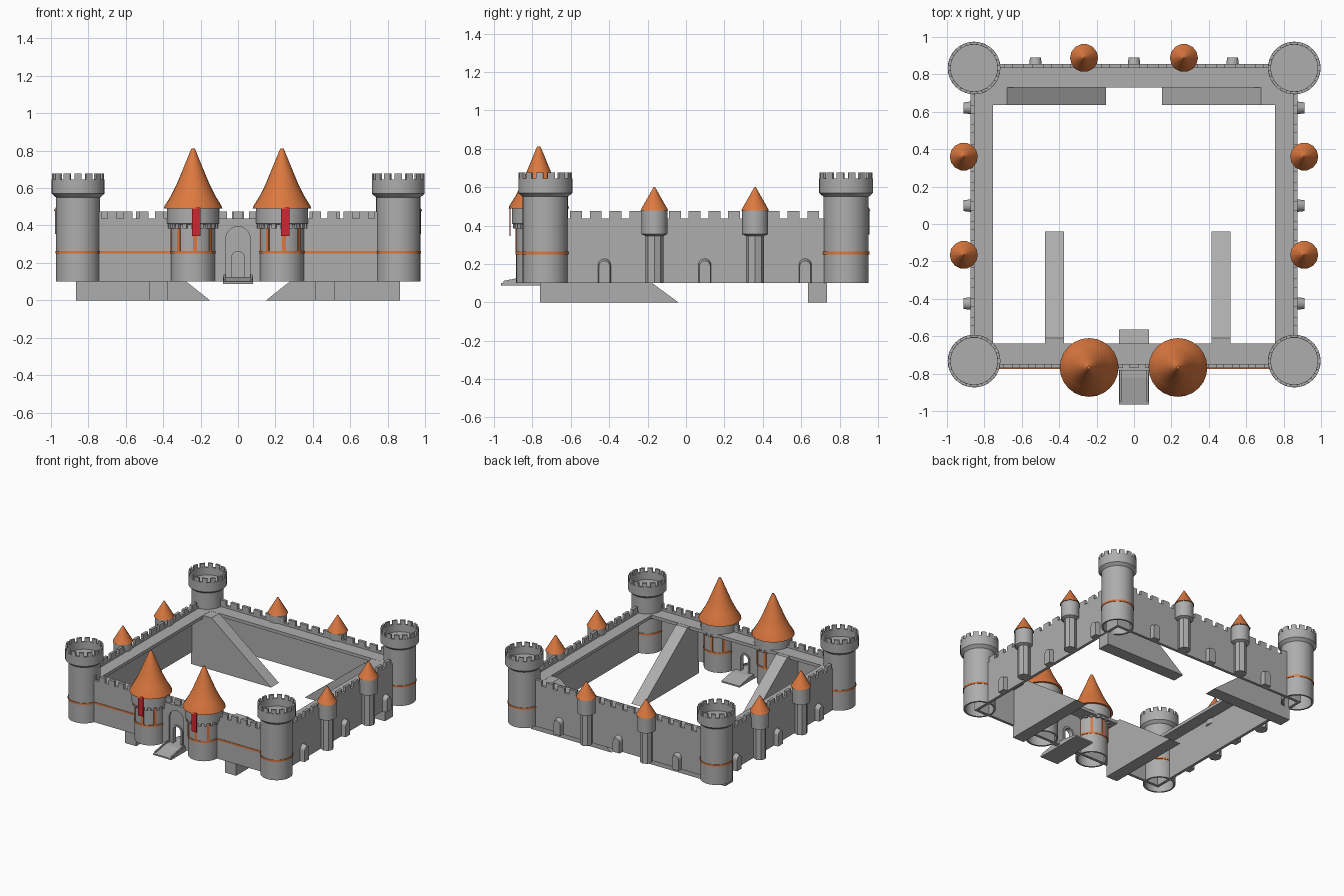
import bpy, bmesh
from math import pi, sin, cos, radians
from mathutils import Matrix, Vector

if "Cube" in bpy.data.objects:
    bpy.data.objects.remove(bpy.data.objects["Cube"], do_unlink=True)


def material(name, rgb):
    m = bpy.data.materials.new(name)
    m.use_nodes = True
    m.diffuse_color = (*rgb, 1)
    bsdf = m.node_tree.nodes["Principled BSDF"]
    bsdf.inputs["Base Color"].default_value = (*rgb, 1)
    bsdf.inputs["Roughness"].default_value = 0.8
    return m


STONE = material("grey stone", (0.42, 0.42, 0.42))
ORANGE = material("orange tile", (0.72, 0.19, 0.05))
RED = material("red cloth", (0.62, 0.02, 0.03))


def finish(name, bm, mat, smooth=False):
    mesh = bpy.data.meshes.new(name)
    bmesh.ops.recalc_face_normals(bm, faces=bm.faces)
    bm.to_mesh(mesh)
    bm.free()
    mesh.materials.append(mat)
    ob = bpy.data.objects.new(name, mesh)
    bpy.context.collection.objects.link(ob)
    if smooth:
        bpy.ops.object.select_all(action="DESELECT")
        bpy.context.view_layer.objects.active = ob
        ob.select_set(True)
        bpy.ops.object.shade_smooth_by_angle(angle=radians(35))
    return ob


def add_box(bm, lo, hi, turn=Matrix()):
    lo, hi = Vector(lo), Vector(hi)
    size = Matrix.Diagonal((*(hi - lo), 1))
    bmesh.ops.create_cube(bm, size=1, matrix=turn @ Matrix.Translation((lo + hi) / 2) @ size)


def box(name, lo, hi, mat=STONE):
    bm = bmesh.new()
    add_box(bm, lo, hi)
    return finish(name, bm, mat)


def prism(name, points, a, b, along="y", mat=STONE):
    """Extrude an outline from a to b; the outline lies in xz or in yz."""
    bm = bmesh.new()
    place = (lambda u, v, d: (u, d, v)) if along == "y" else (lambda u, v, d: (d, u, v))
    face = bm.faces.new([bm.verts.new(place(u, v, a)) for u, v in points])
    ext = bmesh.ops.extrude_face_region(bm, geom=[face])
    moved = [v for v in ext["geom"] if isinstance(v, bmesh.types.BMVert)]
    bmesh.ops.translate(bm, verts=moved, vec=place(0, 0, b - a))
    return finish(name, bm, mat)


def lathe(name, profile, x, y, mat=STONE, steps=32, smooth=True):
    bm = bmesh.new()
    verts = [bm.verts.new((r, 0, z)) for r, z in profile]
    edges = [bm.edges.new(pair) for pair in zip(verts, verts[1:])]
    bmesh.ops.spin(bm, geom=verts + edges, axis=(0, 0, 1), cent=(0, 0, 0),
                   steps=steps, angle=2 * pi)
    bmesh.ops.remove_doubles(bm, verts=bm.verts, dist=0.0005)
    ob = finish(name, bm, mat, smooth)
    ob.location = (x, y, 0)
    return ob


def ring_blocks(name, x, y, count, r0, r1, width, z0, z1, mat=STONE, start=0):
    bm = bmesh.new()
    for i in range(count):
        turn = Matrix.Rotation(radians(start) + 2 * pi * i / count, 4, "Z")
        add_box(bm, (-width / 2, -r1, z0), (width / 2, -r0, z1), turn)
    finish(name, bm, mat).location = (x, y, 0)


def arch(half, spring, base, n=10):
    """Round arch outline from right foot to left foot."""
    curve = [(half * cos(pi * i / n), spring + half * sin(pi * i / n)) for i in range(n + 1)]
    return [(half, base)] + curve + [(-half, base)]


BASE, WALK, SILL, TOP = 0.1, 0.42, 0.437, 0.475
FRONT, BACK, SIDE, THICK = -0.77, 0.855, 0.875, 0.022


def stripe(name, r, x, y):
    lathe(name, [(r, 0.25), (r + 0.004, 0.25), (r + 0.004, 0.264), (r, 0.264)], x, y, ORANGE)


# Curtain walls
for s, side in ((-1, "right"), (1, "left")):
    xs = sorted((s * SIDE, s * (SIDE - THICK)))
    box(side + "_wall", (xs[0], FRONT, BASE), (xs[1], BACK, SILL))
    fx = sorted((s * 0.1, s * SIDE))
    box(side + "_front_wall", (fx[0], FRONT, BASE), (fx[1], FRONT + THICK, SILL))
    box(side + "_front_stripe", (fx[0], FRONT - 0.004, 0.25), (fx[1], FRONT, 0.264), ORANGE)
box("back_wall", (-SIDE, BACK - THICK, BASE), (SIDE, BACK, SILL))

# Battlements along the walls
bm = bmesh.new()
for i in range(-9, 10):
    x = i * 0.084
    add_box(bm, (x - 0.025, FRONT, SILL), (x + 0.025, FRONT + THICK, TOP))
for i in range(-7, 8):
    x = i * 0.103
    add_box(bm, (x - 0.031, BACK - THICK, SILL), (x + 0.031, BACK, TOP))
    y = 0.045 + x
    for s in (-1, 1):
        xs = sorted((s * SIDE, s * (SIDE - THICK)))
        add_box(bm, (xs[0], y - 0.031, SILL), (xs[1], y + 0.031, TOP))
finish("wall_battlements", bm, STONE)

# Wall walk
bm = bmesh.new()
low = WALK - 0.025
add_box(bm, (-0.86, FRONT + 0.01, low), (0.86, -0.64, WALK))
add_box(bm, (-0.86, 0.73, low), (0.86, BACK - 0.01, WALK))
for s in (-1, 1):
    xs = sorted((s * 0.755, s * 0.86))
    add_box(bm, (xs[0], -0.64, low), (xs[1], 0.73, WALK))
finish("wall_walk", bm, STONE)

# Ramps down to the yard
deck = WALK - 0.001
for side, x in (("right", -0.425), ("left", 0.465)):
    prism(side + "_front_ramp", [(-0.76, 0), (-0.76, deck), (-0.61, deck), (-0.04, 0)],
          x - 0.05, x + 0.05, "x")
for s, side in ((-1, "right"), (1, "left")):
    prism(side + "_back_ramp", [(s * 0.865, 0), (s * 0.865, deck), (s * 0.68, deck), (s * 0.15, 0)],
          0.635, 0.735)

# Corner towers, hollow with an open base
for x in (-0.855, 0.857):
    for y, end in ((-0.733, "front"), (0.834, "back")):
        name = ("left_" if x > 0 else "right_") + end
        lathe(name + "_tower", [(0.105, BASE), (0.118, BASE), (0.118, 0.55), (0.141, 0.57),
                                (0.141, 0.645), (0.125, 0.645), (0.125, 0.585), (0, 0.585)], x, y)
        lathe(name + "_tower_lining", [(0.105, BASE), (0.105, 0.58), (0, 0.58)], x, y)
        ring_blocks(name + "_tower_battlements", x, y, 14, 0.125, 0.139, 0.038, 0.643, 0.677)
        stripe(name + "_tower_stripe", 0.118, x, y)

# Gate towers with flared roofs and banners
for side, x in (("right", -0.24), ("left", 0.235)):
    y = -0.767
    name = side + "_gate_tower"
    lathe(name, [(0.105, BASE), (0.118, BASE), (0.118, 0.405), (0.14, 0.41), (0.14, 0.495),
                 (0, 0.495)], x, y)
    lathe(name + "_lining", [(0.105, BASE), (0.105, 0.4), (0, 0.4)], x, y)
    ring_blocks(name + "_corbels", x, y, 18, 0.11, 0.134, 0.022, 0.385, 0.412)
    ring_blocks(name + "_pilasters", x, y, 8, 0.11, 0.122, 0.02, 0.264, 0.4, ORANGE, 5)
    stripe(name + "_stripe", 0.118, x, y)
    lathe(name + "_roof", [(0, 0.49), (0.157, 0.49), (0.152, 0.505), (0.118, 0.56), (0.088, 0.62),
                           (0.055, 0.70), (0.014, 0.80), (0.008, 0.812), (0, 0.812)],
          x, y, ORANGE, 24)
    box(side + "_banner", (x - 0.005, y - 0.153, 0.345), (x + 0.04, y - 0.147, 0.5), RED)

# Gatehouse: wall with a doorway and a larger raised arch in front
shell = [(-0.13, BASE), (-0.13, SILL), (0.13, SILL), (0.13, BASE)]
prism("gate_wall", shell + arch(0.037, 0.228, BASE), FRONT, FRONT + THICK)
prism("gate_arch", shell + arch(0.065, 0.33, BASE), FRONT - 0.014, FRONT)
prism("door_surround", arch(0.048, 0.228, BASE) + arch(0.034, 0.228, BASE)[::-1],
      FRONT - 0.008, FRONT + THICK + 0.008)

# Sloped bridge through the gate
prism("gate_bridge", [(-0.965, 0.088), (-0.965, 0.1), (-0.82, 0.125), (-0.7, 0.125),
                      (-0.565, 0.1), (-0.565, 0.088)], -0.08, 0.08, "x")
for s, side in ((-1, "right"), (1, "left")):
    prism(side + "_bridge_kerb", [(-0.95, 0.1), (-0.95, 0.112), (-0.82, 0.137), (-0.77, 0.137),
                                  (-0.77, 0.1)], s * 0.068, s * 0.078, "x")


# Small turrets and arched buttresses on the side and back walls
def turret(name, x, y):
    lathe(name + "_shaft", [(0, BASE), (0.047, BASE), (0.047, 0.36)], x, y, STONE, 8, False)
    lathe(name + "_drum", [(0.045, 0.345), (0.068, 0.355), (0.068, 0.48), (0, 0.48)], x, y, STONE, 16)
    lathe(name + "_roof", [(0, 0.478), (0.075, 0.478), (0.004, 0.6), (0, 0.6)], x, y, ORANGE, 14)


def buttress(name, x, y, angle):
    ob = prism(name, arch(0.034, 0.195, BASE), 0.005, -0.036)
    for v in ob.data.vertices:
        if v.co.y < -0.03:
            v.co.x *= 0.85
            v.co.z = BASE + (v.co.z - BASE) * 0.9
    ob.location = (x, y, 0)
    ob.rotation_euler.z = radians(angle)


for s, side in ((-1, "right"), (1, "left")):
    for y, end in ((-0.165, "front"), (0.36, "back")):
        turret(f"{side}_{end}_turret", s * 0.91, y)
    turret(side + "_rear_turret", s * 0.267, 0.888)
    for i in range(3):
        buttress(f"{side}_buttress_{i + 1}", s * SIDE, -0.425 + i * 0.523, s * 90)
for i in range(3):
    buttress(f"back_buttress_{i + 1}", (i - 1) * 0.527, BACK, 180)
